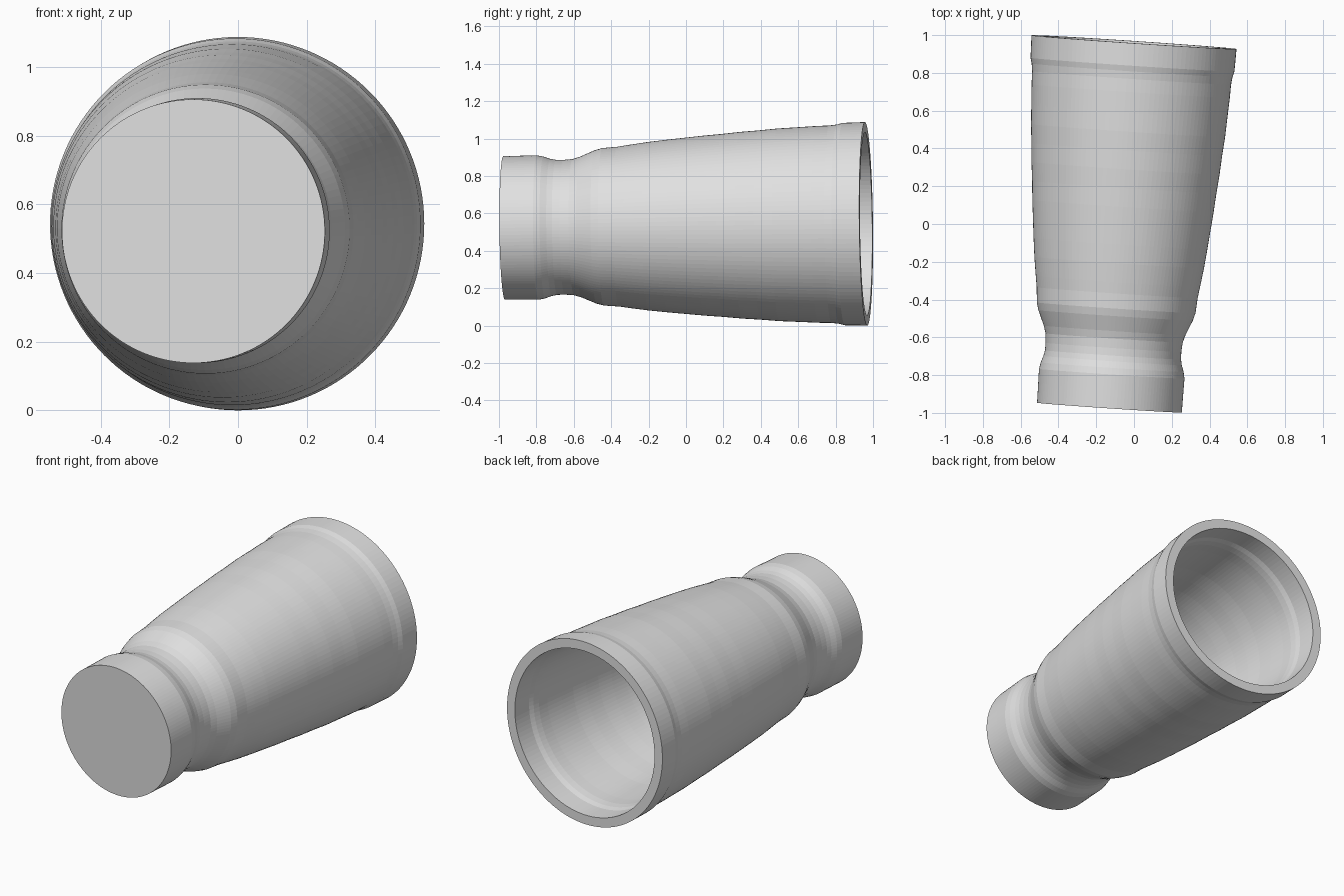
import bpy, bmesh, math
from mathutils import Vector

if "Cube" in bpy.data.objects:
    bpy.data.objects.remove(bpy.data.objects["Cube"])

SIDES = 128
WALL = 0.055

# Axis of the tumbler, lying on its side and slightly turned
base = Vector((-0.13, -0.972, 0.522))
rim = Vector((0.0, 0.963, 0.544))
axis = (rim - base).normalized()
length = (rim - base).length
rot = axis.to_track_quat('Z', 'Y')

# Outer profile: (distance from base, radius)
outer = [(0, .384), (.10, .385), (.18, .386), (.215, .379), (.25, .367),
         (.28, .361), (.32, .360), (.37, .364), (.41, .376), (.45, .393),
         (.49, .410), (.53, .421), (.61, .427), (.67, .436), (.77, .450),
         (.87, .461), (.97, .471), (1.07, .481), (1.17, .489), (1.27, .499),
         (1.37, .506), (1.47, .515), (1.57, .520), (1.68, .526), (1.75, .528),
         (1.79, .533), (1.82, .541), (1.90, .543), (length, .544)]
# Inner profile follows the outside at wall thickness, from the rim to the floor
inner = [(length, .544 - WALL)]
inner += [(d, r - WALL) for d, r in reversed(outer[1:-1])]
inner += [(WALL, .384 - WALL)]

bm = bmesh.new()
rings = []
for d, r in outer + inner:
    ring = []
    for i in range(SIDES):
        a = 2 * math.pi * i / SIDES
        ring.append(bm.verts.new(base + rot @ Vector((r * math.cos(a), r * math.sin(a), d))))
    rings.append(ring)
for lo, hi in zip(rings, rings[1:]):
    for i in range(SIDES):
        j = (i + 1) % SIDES
        bm.faces.new((lo[i], lo[j], hi[j], hi[i]))
# Flat base and inside floor
bm.faces.new(list(reversed(rings[0])))
bm.faces.new(rings[-1])
bmesh.ops.recalc_face_normals(bm, faces=bm.faces)

mesh = bpy.data.meshes.new("tumbler_cup")
bm.to_mesh(mesh)
bm.free()
cup = bpy.data.objects.new("tumbler_cup", mesh)
bpy.context.collection.objects.link(cup)

mat = bpy.data.materials.new("light grey")
mat.diffuse_color = (0.75, 0.75, 0.75, 1)
mat.use_nodes = True
mat.node_tree.nodes["Principled BSDF"].inputs["Base Color"].default_value = mat.diffuse_color
mesh.materials.append(mat)
